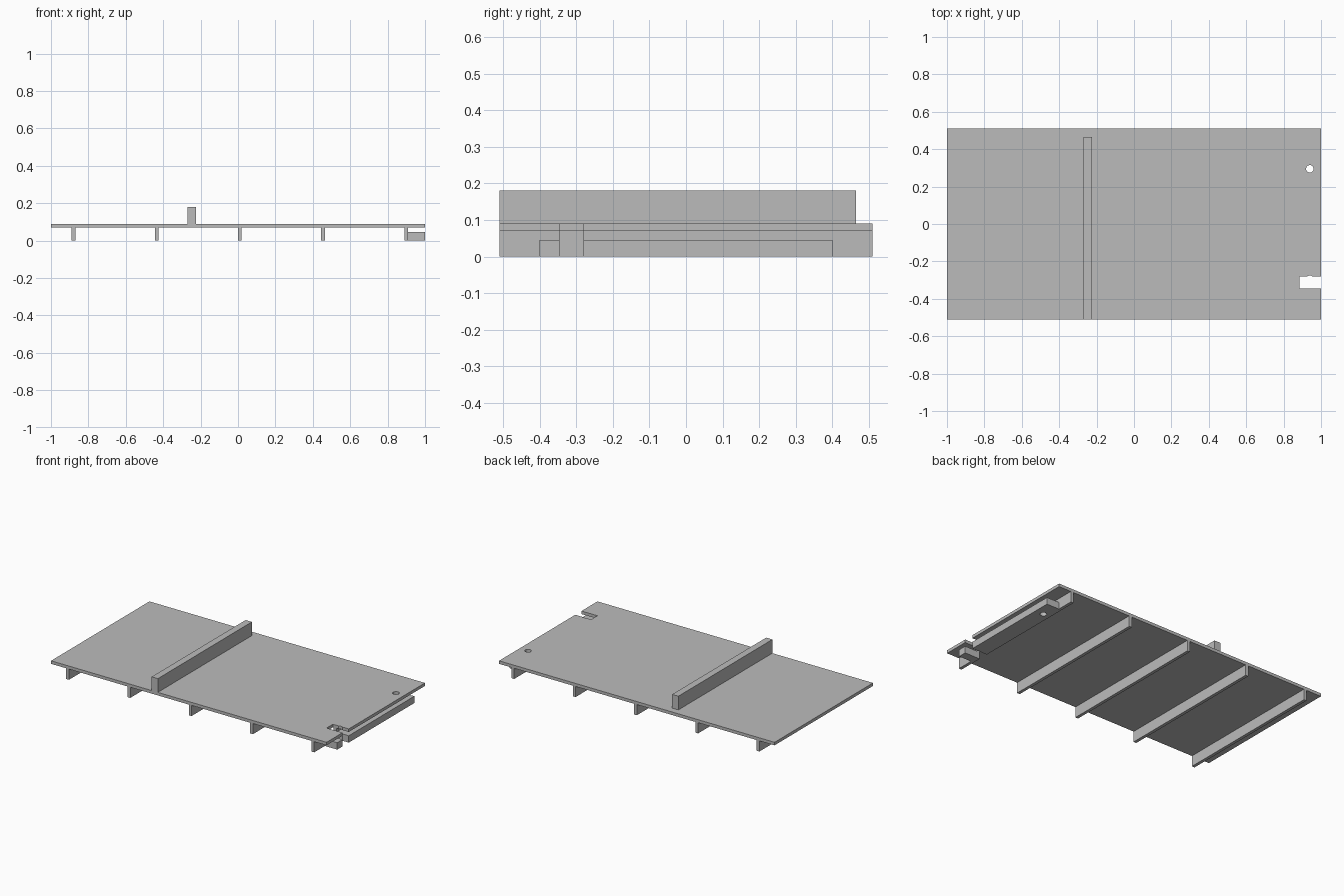
import bpy

cube = bpy.data.objects.get("Cube")
if cube:
    bpy.data.objects.remove(cube, do_unlink=True)

grey = bpy.data.materials.new("plain_grey")
grey.use_nodes = True
colour = (0.5, 0.5, 0.5, 1)
grey.diffuse_color = colour
grey.node_tree.nodes["Principled BSDF"].inputs["Base Color"].default_value = colour


def box(name, x, y, z):
    """Box spanning the given (low, high) ranges."""
    spans = (x, y, z)
    bpy.ops.mesh.primitive_cube_add(size=1, location=[sum(s) / 2 for s in spans])
    ob = bpy.context.object
    ob.name = name
    ob.scale = [s[1] - s[0] for s in spans]
    bpy.ops.object.transform_apply(location=False, rotation=False, scale=True)
    ob.data.materials.append(grey)
    return ob


def cut(ob, cutters):
    for cutter in cutters:
        mod = ob.modifiers.new(cutter.name, 'BOOLEAN')
        mod.operation = 'DIFFERENCE'
        mod.solver = 'EXACT'
        mod.object = cutter


WIDTH = (-0.51, 0.51)
UNDER, TOP = 0.07, 0.09

# Flat deck and the fence standing on it
deck = box("deck", (-1, 1), WIDTH, (UNDER, TOP))
box("fence", (-0.27, -0.225), (-0.51, 0.465), (TOP, 0.18))

# Ribs under the deck
ribs = []
for i in range(5):
    x = -0.88 + 0.445 * i
    ribs.append(box(f"rib_{i + 1}", (x - 0.01, x + 0.01), WIDTH, (0, UNDER)))

# Solid edge rail beside the last rib
rail = box("edge_rail", (0.91, 1), (-0.4, 0.4), (0, 0.045))

# Cutters: the edge notch and two round holes
notch = box("notch_cutter", (0.885, 1.1), (-0.345, -0.28), (-0.1, 0.2))
holes = []
for side, y in (("front", -0.295), ("back", 0.295)):
    bpy.ops.mesh.primitive_cylinder_add(vertices=32, radius=0.02, depth=0.4,
                                        location=(0.94, y, 0.05))
    hole = bpy.context.object
    hole.name = side + "_hole_cutter"
    hole.data.materials.append(grey)
    holes.append(hole)
for cutter in [notch] + holes:
    cutter.hide_render = True
    cutter.display_type = 'WIRE'

cut(deck, [notch] + holes)
cut(rail, [notch] + holes)
cut(ribs[-1], [notch])
